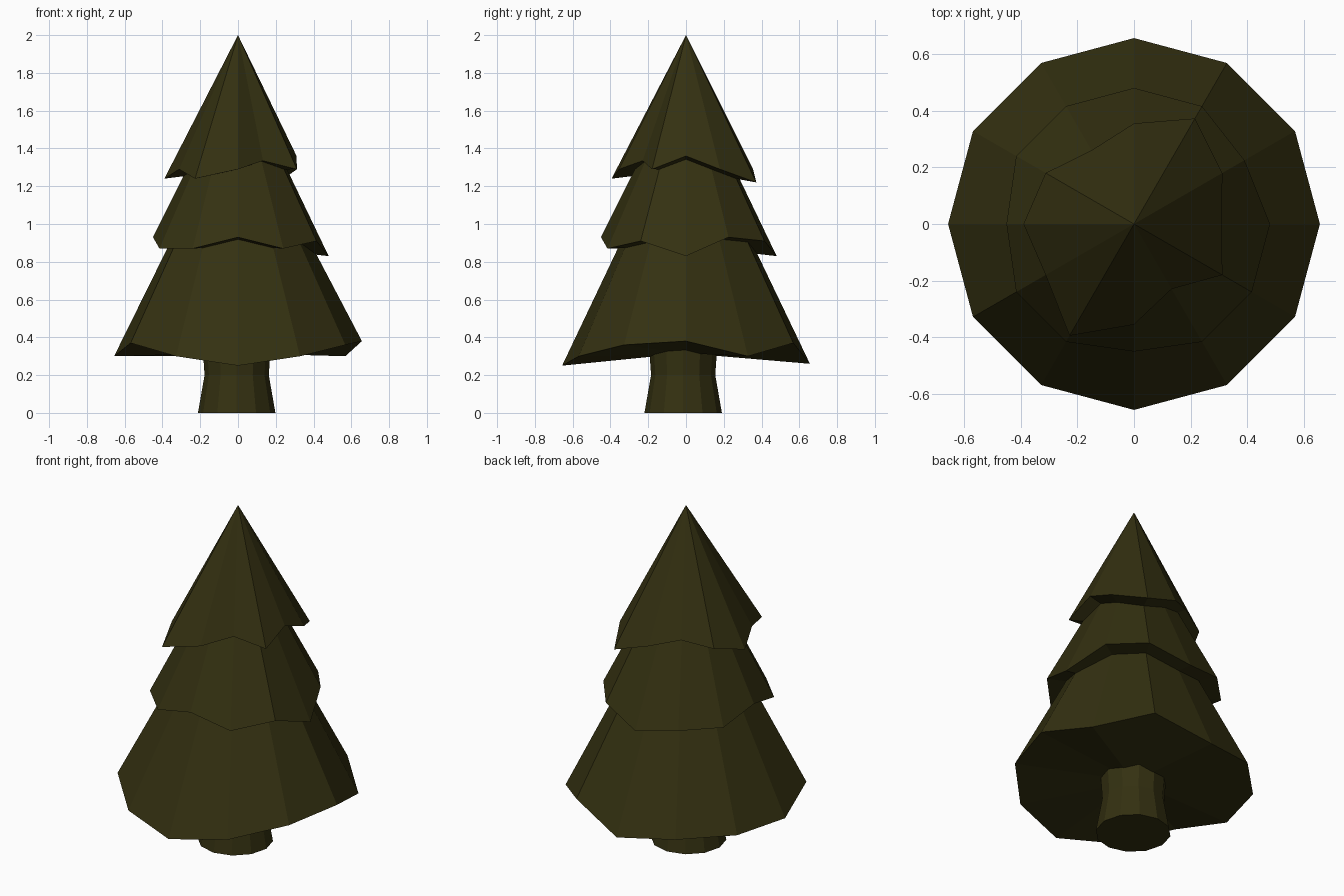
import bpy
import bmesh
from math import cos, sin, tau

default_cube = bpy.data.objects.get("Cube")
if default_cube:
    bpy.data.objects.remove(default_cube, do_unlink=True)

SIDES = 12

# One dark olive colour for the whole tree
olive = bpy.data.materials.new("dark olive")
olive.use_nodes = True
color = (0.034, 0.030, 0.0055, 1)
olive.diffuse_color = color
shader = next(n for n in olive.node_tree.nodes if n.type == "BSDF_PRINCIPLED")
shader.inputs["Base Color"].default_value = color


def ring(bm, radii, heights, center=(0, 0)):
    """Add a ring of vertices, counter-clockwise from the left side (+x)."""
    verts = []
    for i, (radius, height) in enumerate(zip(radii, heights)):
        angle = tau * i / SIDES
        verts.append(bm.verts.new((center[0] + radius * cos(angle),
                                   center[1] + radius * sin(angle), height)))
    return verts


def finish(bm, name):
    bmesh.ops.recalc_face_normals(bm, faces=bm.faces)
    mesh = bpy.data.meshes.new(name)
    bm.to_mesh(mesh)
    bm.free()
    mesh.materials.append(olive)
    obj = bpy.data.objects.new(name, mesh)
    bpy.context.collection.objects.link(obj)
    return obj


def branch_tier(name, apex_height, radii, heights):
    """Closed cone with a ragged rim; rim values are in hundredths."""
    bm = bmesh.new()
    rim = ring(bm, [r / 100 for r in radii], [h / 100 for h in heights])
    apex = bm.verts.new((0, 0, apex_height))
    under = bm.verts.new((0, 0, sum(heights) / SIDES / 100))
    for a, b in zip(rim, rim[1:] + rim[:1]):
        bm.faces.new((a, b, apex))
        bm.faces.new((b, a, under))
    return finish(bm, name)


def trunk(name, profile, center):
    """Flared trunk lofted through rings of (radius, height)."""
    bm = bmesh.new()
    rings = [ring(bm, [r] * SIDES, [z] * SIDES, center) for r, z in profile]
    for low, high in zip(rings, rings[1:]):
        for i in range(SIDES):
            j = (i + 1) % SIDES
            bm.faces.new((low[i], low[j], high[j], high[i]))
    bm.faces.new(rings[0][::-1])
    bm.faces.new(rings[-1])
    return finish(bm, name)


# Trunk
trunk("trunk", [(0.205, 0), (0.17, 0.2), (0.185, 0.42)], (-0.007, -0.015))

# Branch tiers
branch_tier("lower_branches", 1.63, [65.6] * SIDES,
            [38, 30, 37, 26, 30, 30, 30, 37, 30, 25, 30, 36])
branch_tier("middle_branches", 1.83,
            [48, 45, 48, 48, 48, 48, 45, 48, 48, 45, 48, 48],
            [83, 93, 91, 83, 87, 87, 93, 87, 87, 93, 87, 91])
branch_tier("top_branches", 2.0,
            [31, 36, 43, 35.5, 30, 36, 39, 36, 45.5, 35.5, 26.5, 36],
            [136, 129, 122, 129, 133, 129, 124, 129, 124, 129, 133.5, 129])
